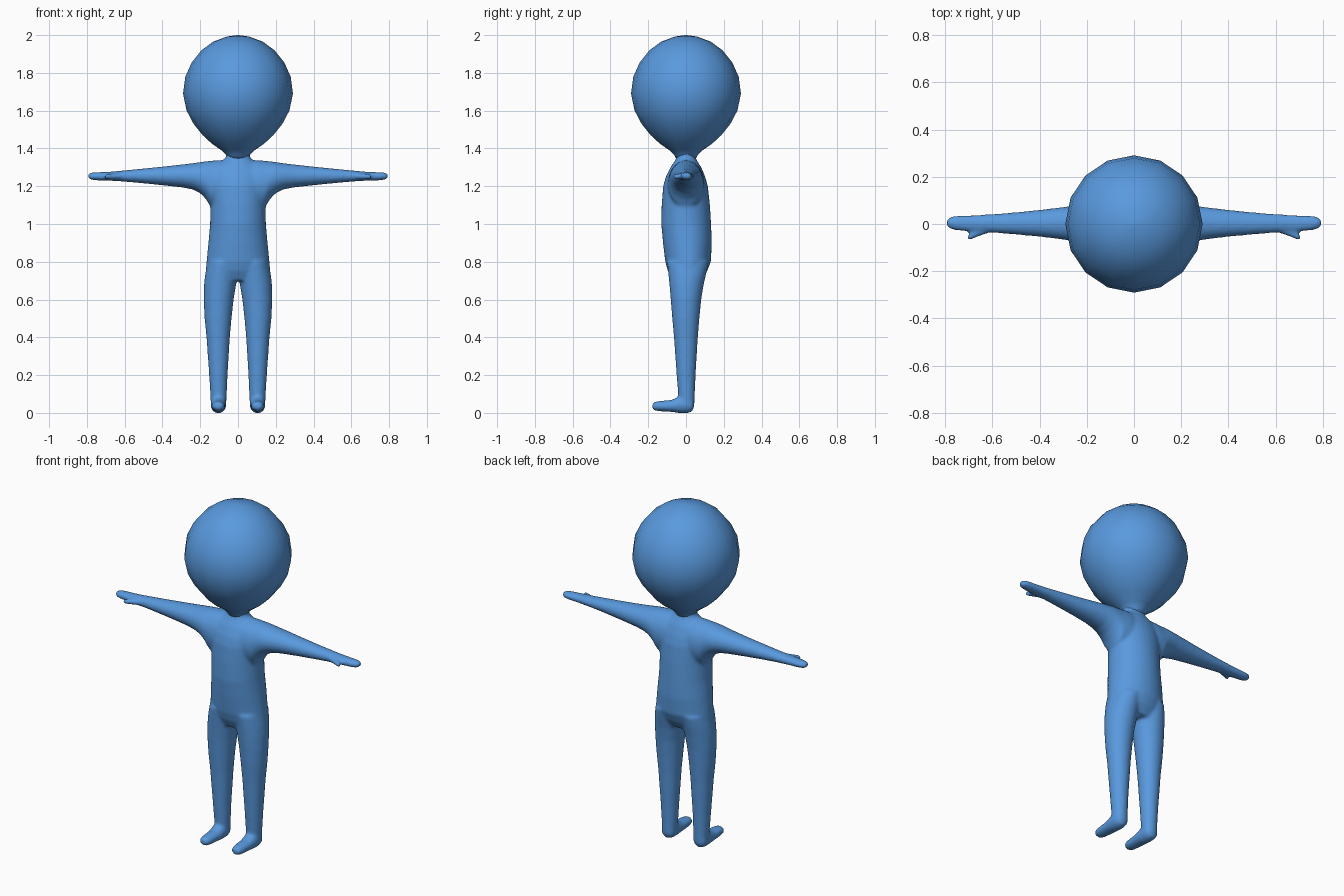
import bpy, bmesh, math
from mathutils import Vector

blue = bpy.data.materials.new("soft blue")
blue.diffuse_color = (0.1, 0.32, 0.73, 1)


def loft(bm, rings, axis, sides=32, mirror=1):
    """Closed tube along an axis; ring = (position, lo1, hi1, lo2, hi2) on the two other axes."""
    loops = []
    for t, a0, a1, b0, b1 in rings:
        loop = []
        for i in range(sides):
            w = 2 * math.pi * i / sides
            a = (a0 + a1) / 2 + (a1 - a0) / 2 * math.cos(w)
            b = (b0 + b1) / 2 + (b1 - b0) / 2 * math.sin(w)
            p = {"x": (t, a, b), "y": (a, t, b), "z": (a, b, t)}[axis]
            loop.append(bm.verts.new((p[0] * mirror, p[1], p[2])))
        loops.append(loop)
    faces = [bm.faces.new(loops[0]), bm.faces.new(loops[-1][::-1])]
    for l0, l1 in zip(loops, loops[1:]):
        for i in range(sides):
            j = (i + 1) % sides
            faces.append(bm.faces.new((l0[i], l1[i], l1[j], l0[j])))
    bmesh.ops.recalc_face_normals(bm, faces=faces)


def finish(name, bm):
    mesh = bpy.data.meshes.new(name)
    bm.to_mesh(mesh)
    bm.free()
    mesh.materials.append(blue)
    mesh.polygons.foreach_set("use_smooth", [True] * len(mesh.polygons))
    obj = bpy.data.objects.new(name, mesh)
    bpy.context.collection.objects.link(obj)
    return obj


# torso with neck: z, x range, y range
torso = [(0.70, -0.15, 0.15, -0.07, 0.08), (0.75, -0.171, 0.171, -0.096, 0.112),
         (0.80, -0.167, 0.167, -0.11, 0.132), (0.90, -0.157, 0.157, -0.122, 0.137),
         (1.00, -0.148, 0.148, -0.131, 0.133), (1.10, -0.146, 0.146, -0.129, 0.127),
         (1.20, -0.155, 0.155, -0.121, 0.116), (1.25, -0.155, 0.155, -0.107, 0.102),
         (1.30, -0.13, 0.13, -0.083, 0.081), (1.33, -0.085, 0.085, -0.062, 0.062),
         (1.355, -0.062, 0.062, -0.048, 0.048), (1.39, -0.07, 0.07, -0.06, 0.06)]
# arm with flat hand: x, y range, z range
arm = [(0.0, -0.09, 0.09, 1.10, 1.338), (0.10, -0.098, 0.098, 1.08, 1.338),
       (0.145, -0.094, 0.094, 1.09, 1.335), (0.17, -0.09, 0.09, 1.132, 1.332),
       (0.20, -0.086, 0.086, 1.163, 1.328), (0.24, -0.078, 0.08, 1.183, 1.322),
       (0.30, -0.066, 0.072, 1.194, 1.315), (0.40, -0.054, 0.06, 1.205, 1.304),
       (0.50, -0.045, 0.05, 1.215, 1.294), (0.60, -0.037, 0.042, 1.224, 1.284),
       (0.68, -0.034, 0.038, 1.229, 1.277), (0.75, -0.028, 0.035, 1.231, 1.274),
       (0.78, -0.022, 0.031, 1.234, 1.272), (0.793, -0.01, 0.02, 1.242, 1.265)]
# leg: z, x range, y range
leg = [(0.012, 0.075, 0.133, -0.02, 0.03), (0.03, 0.063, 0.143, -0.035, 0.044),
       (0.10, 0.059, 0.147, -0.042, 0.047), (0.20, 0.055, 0.153, -0.05, 0.051),
       (0.40, 0.043, 0.167, -0.064, 0.063), (0.50, 0.034, 0.177, -0.073, 0.071),
       (0.60, 0.023, 0.182, -0.081, 0.081), (0.68, 0.010, 0.18, -0.088, 0.094),
       (0.74, 0.002, 0.173, -0.094, 0.108), (0.80, 0.0, 0.16, -0.10, 0.12)]
# foot: y, x range, z range
foot = [(-0.178, 0.085, 0.123, 0.02, 0.05), (-0.165, 0.073, 0.135, 0.011, 0.06),
        (-0.13, 0.067, 0.14, 0.008, 0.064), (-0.08, 0.064, 0.143, 0.005, 0.068),
        (-0.03, 0.062, 0.145, -0.002, 0.09), (0.01, 0.062, 0.145, -0.002, 0.09),
        (0.036, 0.07, 0.138, 0.008, 0.08)]
# thumb: x, y range, z range
thumb = [(0.62, -0.04, -0.005, 1.238, 1.268), (0.66, -0.054, -0.015, 1.236, 1.268),
         (0.69, -0.067, -0.036, 1.236, 1.266), (0.706, -0.068, -0.047, 1.24, 1.262)]

# fused body: overlapping limbs merged and softened
bm = bmesh.new()
loft(bm, torso, "z")
for side in (1, -1):
    loft(bm, arm, "x", mirror=side)
    loft(bm, leg, "z", mirror=side)
    loft(bm, foot, "y", mirror=side)
    loft(bm, thumb, "x", 16, mirror=side)
body = finish("body", bm)
remesh = body.modifiers.new("fuse", "REMESH")
remesh.mode = "VOXEL"
remesh.voxel_size = 0.008
remesh.use_smooth_shade = True
soften = body.modifiers.new("soften", "SMOOTH")
soften.factor = 0.5
soften.iterations = 10

# head: sixteen-sided round head drawn in to the neck
profile = [(1.345, 0.052), (1.365, 0.062), (1.39, 0.088), (1.425, 0.138), (1.47, 0.187),
           (1.53, 0.235), (1.60, 0.272), (1.69, 0.291), (1.78, 0.279), (1.855, 0.245),
           (1.92, 0.193), (1.965, 0.132), (1.992, 0.06), (2.0, 0.005)]
bm = bmesh.new()
loft(bm, [(z, -r, r, -r, r) for z, r in profile], "z", 16)
finish("head", bm)
